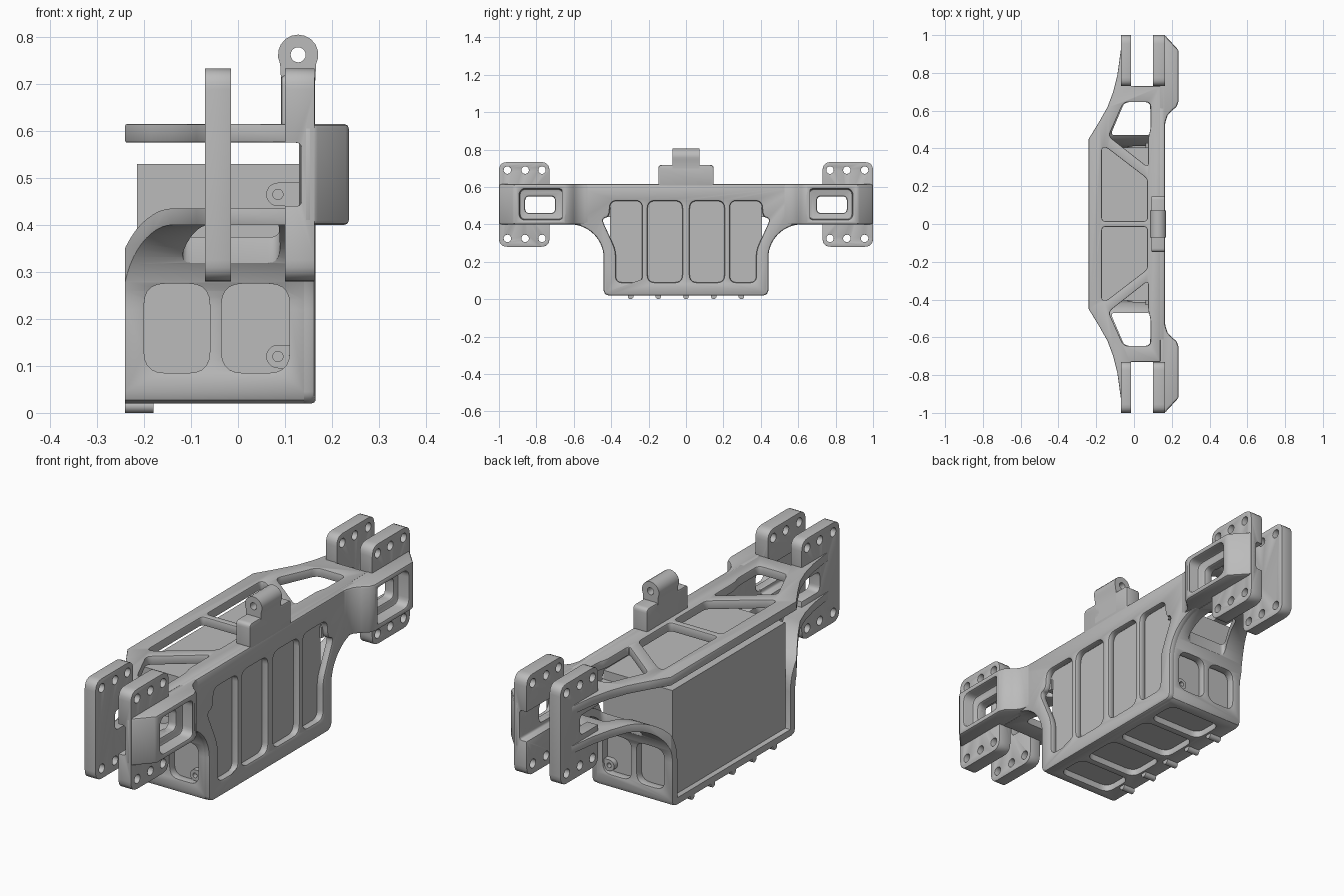
import bpy, bmesh
from math import sin, cos, pi, radians

if "Cube" in bpy.data.objects:
    bpy.data.objects.remove(bpy.data.objects["Cube"])

grey = bpy.data.materials.new("cast_metal_grey")
grey.use_nodes = True
grey.diffuse_color = (0.5, 0.5, 0.5, 1)
grey.node_tree.nodes["Principled BSDF"].inputs["Base Color"].default_value = (0.5, 0.5, 0.5, 1)


def rounded(pts, r, n=5):
    """Round every corner of a 2D outline."""
    out = []
    for i, (x, y) in enumerate(pts):
        ends = []
        for qx, qy in (pts[i - 1], pts[(i + 1) % len(pts)]):
            d = ((qx - x) ** 2 + (qy - y) ** 2) ** 0.5
            t = min(r, d * 0.48) / d
            ends.append((x + (qx - x) * t, y + (qy - y) * t))
        (ax, ay), (bx, by) = ends
        for k in range(n + 1):
            t = k / n
            u, v, w = (1 - t) ** 2, 2 * t * (1 - t), t * t
            out.append((u * ax + v * x + w * bx, u * ay + v * y + w * by))
    return out


def rect(a0, a1, b0, b1, r=0.0):
    pts = [(a0, b0), (a1, b0), (a1, b1), (a0, b1)]
    return rounded(pts, r) if r else pts


def circle(a, b, r, n=20):
    return [(a + r * cos(2 * pi * k / n), b + r * sin(2 * pi * k / n)) for k in range(n)]


def prism(name, pts, axis, lo, hi, both=False):
    """Extrude an outline along an axis; both adds the copy mirrored in y."""
    place = {"x": lambda a, b, c: (c, a, b),
             "y": lambda a, b, c: (a, c, b),
             "z": lambda a, b, c: (a, b, c)}[axis]
    bm = bmesh.new()
    for s in ((1, -1) if both else (1,)):
        rings = []
        for c in (lo, hi):
            ring = []
            for a, b in pts:
                x, y, z = place(a, b, c)
                ring.append(bm.verts.new((x, y * s, z)))
            rings.append(ring)
        bm.faces.new(rings[0])
        bm.faces.new(rings[1])
        n = len(pts)
        for i in range(n):
            j = (i + 1) % n
            bm.faces.new((rings[0][i], rings[0][j], rings[1][j], rings[1][i]))
    bmesh.ops.recalc_face_normals(bm, faces=bm.faces)
    me = bpy.data.meshes.new(name)
    bm.to_mesh(me)
    bm.free()
    ob = bpy.data.objects.new(name, me)
    bpy.context.collection.objects.link(ob)
    return ob


def finish(ob, cutters=(), keep=None, bevel=0.0):
    """Cut, trim, bevel and shade a part, then drop its cutters."""
    tools = [(c, "DIFFERENCE") for c in cutters]
    if keep:
        tools.insert(0, (keep, "INTERSECT"))
    for c, op in tools:
        m = ob.modifiers.new("cut", "BOOLEAN")
        m.object, m.operation, m.solver = c, op, "EXACT"
    if bevel:
        m = ob.modifiers.new("bevel", "BEVEL")
        m.width, m.segments = bevel, 2
        m.limit_method, m.angle_limit = "ANGLE", radians(40)
    bpy.context.view_layer.update()
    me = bpy.data.meshes.new_from_object(ob.evaluated_get(bpy.context.evaluated_depsgraph_get()))
    ob.modifiers.clear()
    ob.data = me
    for c, _ in tools:
        bpy.data.objects.remove(c)
    me.materials.clear()
    me.materials.append(grey)
    me.shade_smooth()
    me.set_sharp_from_angle(angle=radians(35))
    return ob


def cut(pts, axis, lo, hi, both=True):
    ob = prism("cutter", pts, axis, lo, hi, both)
    ob.hide_render = True
    return ob


def sym(half):
    return [(-y, z) for y, z in reversed(half)] + half


def cove(r, start, end):
    arc = [(0.62 + r * cos(t), 0.22 + r * sin(t))
           for t in (pi - pi / 2 * k / 14 for k in range(15))]
    return start + arc + ([(end, 0.22 + r)] if end > 0.63 else [])


# Plan outline shared by the top plate and the lower shell
half = [(-0.24, 0.45), (-0.185, 0.54), (-0.14, 0.62), (-0.11, 0.70), (-0.088, 0.79), (-0.07, 0.92),
        (-0.02, 0.92), (-0.02, 0.73), (0.14, 0.73)]
plan = half + [(x, -y) for x, y in reversed(half)]

# Top plate with lightening windows between diagonal ribs
panel_hole = [(-0.17, 0.015), (0.07, 0.015), (0.07, 0.24), (-0.145, 0.405), (-0.17, 0.405)]
end_hole = [(0.075, 0.30), (0.075, 0.46), (0.088, 0.50), (0.088, 0.645), (-0.055, 0.645),
            (-0.135, 0.465)]
finish(prism("top_plate", plan, "z", 0.575, 0.615),
       [cut(rounded(panel_hole, 0.02), "z", 0.5, 0.7), cut(rounded(end_hole, 0.025), "z", 0.5, 0.7)],
       bevel=0.004)

# Lower shell: floor, end walls, coves and lower arms in one band
corner = [(0.415, 0.02), (0.433, 0.027), (0.44, 0.045)]
outer = cove(0.18, corner, 0.95)
inner = cove(0.215, [(0.405, 0.05)], 0.95)
band = sym(outer) + sym(inner)[::-1]
holes = [cut(rounded([(-0.125, 0.47), (0.09, 0.47), (0.085, 0.645), (-0.05, 0.645)], 0.025),
             "z", 0.25, 0.5)]
for x0, x1 in ((-0.20, -0.06), (-0.035, 0.11)):
    holes.append(cut(rect(x0, x1, 0.085, 0.275, 0.045), "y", 0.38, 0.47))
for y0, y1 in ((0.02, 0.205), (0.235, 0.385)):
    holes.append(cut(rect(-0.17, 0.105, y0, y1, 0.045), "z", -0.1, 0.1))
finish(prism("lower_shell", band, "x", -0.24, 0.14), holes,
       keep=cut(plan, "z", -0.1, 0.8, False), bevel=0.005)

# Side wall with four tall windows
wall = sym(cove(0.18, corner, 0.62) + [(0.62, 0.615)])
outer_hole = [(0.235, 0.09), (0.375, 0.09), (0.375, 0.26), (0.41, 0.34), (0.452, 0.43),
              (0.41, 0.44), (0.405, 0.525), (0.235, 0.525)]
finish(prism("side_wall", wall, "x", 0.13, 0.165),
       [cut(rect(0.02, 0.205, 0.09, 0.525, 0.04), "x", 0.0, 0.3),
        cut(rounded(outer_hole, 0.035), "x", 0.0, 0.3)], bevel=0.01)

# Enclosed box inside the frame
finish(prism("inner_box", rect(-0.405, 0.405, 0.05, 0.53), "x", -0.215, 0.13))

# Flared arm blocks with a recessed window
arm = [(0.135, 0.50), (0.163, 0.50), (0.166, 0.54), (0.178, 0.575), (0.20, 0.60), (0.225, 0.62),
       (0.236, 0.65), (0.236, 0.92), (0.163, 1.0), (0.135, 1.0)]
window = rect(0.70, 0.86, 0.46, 0.55, 0.025)
finish(prism("arm_block", arm, "z", 0.40, 0.615, True),
       [cut(rect(0.655, 0.89, 0.425, 0.59, 0.035), "x", 0.18, 0.4), cut(window, "x", 0.0, 0.4)],
       bevel=0.01)

# Mounting plates with two rows of bolt holes
for name, x0, x1 in (("inner_mounting_plate", -0.07, -0.015), ("outer_mounting_plate", 0.10, 0.163)):
    tools = [cut(circle(y, z, 0.02), "x", -0.2, 0.3)
             for y in (0.77, 0.86, 0.955) for z in (0.325, 0.69)]
    tools.append(cut(window, "x", -0.2, 0.3))
    if x0 > 0:
        tools.append(cut(rect(0.0, 0.135, 0.44, 0.575, 0.012), "y", 0.6, 1.1))
    finish(prism(name, rect(0.73, 1.0, 0.28, 0.733, 0.045), "x", x0, x1, True), tools, bevel=0.004)

# Hinge lug on top
finish(prism("lug_base", rect(-0.148, 0.148, 0.60, 0.718, 0.02), "x", 0.092, 0.164), bevel=0.006)
eye = [(0.128 + 0.043 * cos(t), 0.762 + 0.043 * sin(t))
       for t in (pi * (k / 12 * 1.3 - 0.15) for k in range(13))]
finish(prism("lug_eye", eye + [(0.092, 0.70), (0.092, 0.62), (0.164, 0.62), (0.164, 0.70)],
             "y", -0.072, 0.072),
       [cut(circle(0.128, 0.762, 0.016), "y", -0.2, 0.2, False)])

# Fastening bosses at the end walls
for z in (0.12, 0.465):
    boss = [(0.14, z - 0.025)] + [(0.14, z + 0.025)]
    boss += [(0.085 - 0.025 * sin(t), z + 0.025 * cos(t)) for t in (pi * k / 10 for k in range(11))]
    finish(prism("fastening_boss", boss, "y", 0.40, 0.43, True),
           [cut(circle(0.085, z, 0.011, 14), "y", 0.408, 0.5)])

# Pins under the open side
for i in range(5):
    finish(prism("bottom_pin", circle((i - 2) * 0.148, 0.015, 0.015, 16), "x", -0.24, -0.18))
